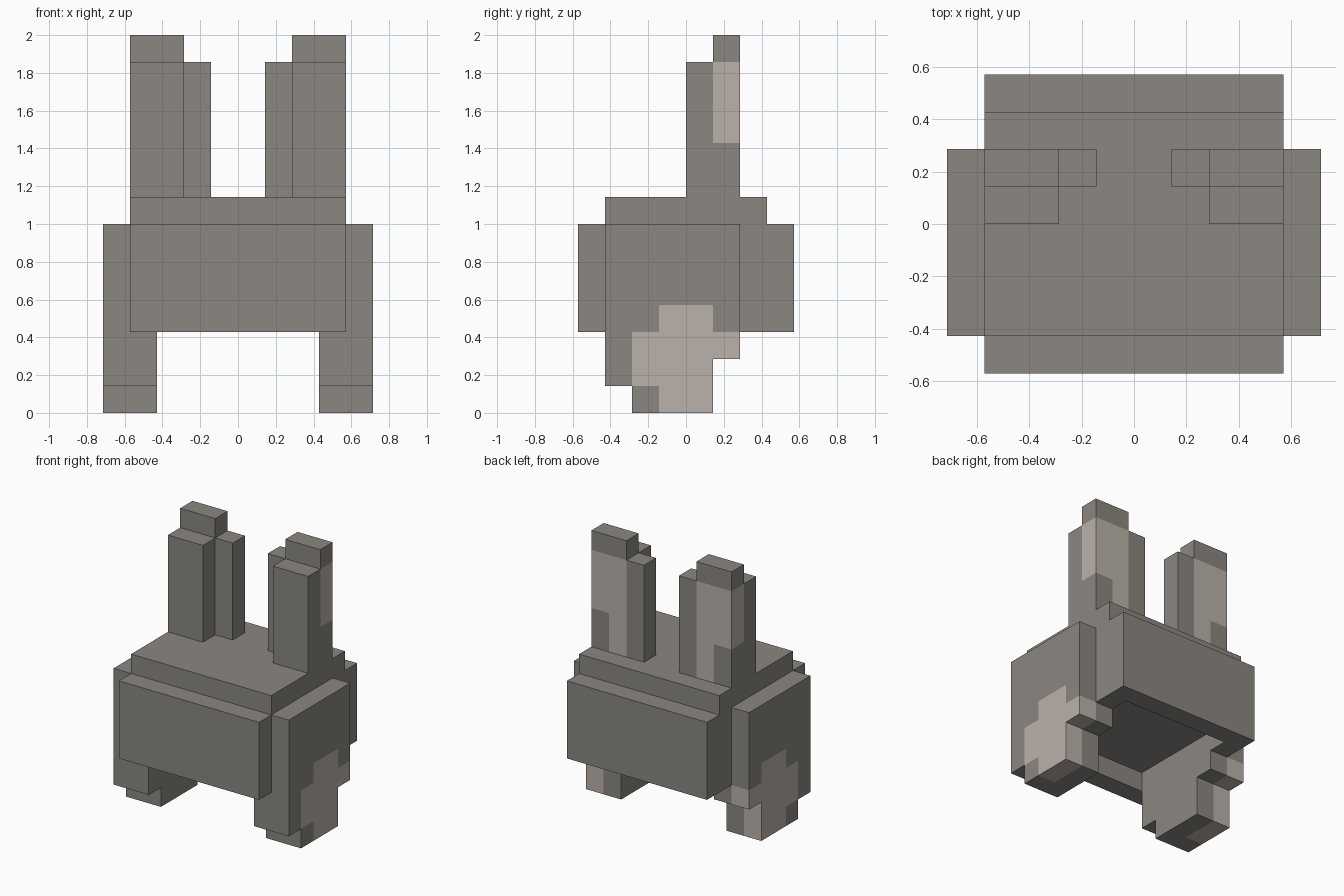
import bpy, bmesh
from mathutils import Vector

if "Cube" in bpy.data.objects:
    bpy.data.objects.remove(bpy.data.objects["Cube"])

U = 2 / 14  # edge length of one block


def material(name, rgb):
    m = bpy.data.materials.new(name)
    m.diffuse_color = (*rgb, 1)
    m.use_nodes = True
    m.node_tree.nodes["Principled BSDF"].inputs["Base Color"].default_value = m.diffuse_color
    return m


MATS = [material("dark_fur", (0.258, 0.242, 0.223)),
        material("pale_fur", (0.497, 0.445, 0.407))]


def box(x0, x1, y0, y1, z0, z1):
    """All unit blocks inside a box given in block units."""
    return {(x, y, z) for x in range(x0, x1)
            for y in range(y0, y1) for z in range(z0, z1)}


def mirror(cells):
    return {(-x - 1, y, z) for x, y, z in cells}


# Body: front-to-back slab, raised back, shallow hollow belly
body = box(-4, 4, -4, 4, 3, 7) | box(-4, 4, -3, 3, 7, 8)
body -= box(-3, 3, -3, 3, 3, 4)

# Leg: flank plate, shank, hock and foot
leg = (box(4, 5, -3, 2, 3, 7) | box(3, 5, -3, 1, 1, 3)
       | box(3, 5, 1, 2, 2, 3) | box(3, 5, -2, 1, 0, 1))
leg_pale = (box(4, 5, -1, 1, 0, 1) | box(4, 5, -2, 1, 1, 2)
            | box(4, 5, -2, 2, 2, 3) | box(4, 5, -1, 1, 3, 4))

# Ear: upright block, inner rim and tip
ear = (box(2, 4, 0, 2, 8, 13) | box(1, 2, 1, 2, 8, 13)
       | box(2, 4, 1, 2, 13, 14))
ear_pale = box(3, 4, 1, 2, 10, 13) | box(2, 3, 1, 2, 8, 13)

parts = {"body": body,
         "right_leg": leg, "left_leg": mirror(leg),
         "right_ear": ear, "left_ear": mirror(ear)}
pale = leg_pale | ear_pale
pale |= mirror(pale)
solid = set().union(*parts.values())


def build(name, cells):
    """Skin the exposed sides of the blocks and merge flat regions."""
    bm = bmesh.new()
    for cell in sorted(cells):
        for axis in range(3):
            for sign in (-1, 1):
                n = list(cell)
                n[axis] += sign
                if tuple(n) in solid:
                    continue
                centre = Vector(cell) + Vector((0.5, 0.5, 0.5))
                d, a, b = Vector(), Vector(), Vector()
                d[axis] = sign * 0.5
                a[(axis + 1) % 3] = 0.5
                b[(axis + 2) % 3] = 0.5 * sign
                ring = [-a - b, a - b, a + b, b - a]
                f = bm.faces.new([bm.verts.new((centre + d + c) * U)
                                  for c in ring])
                f.material_index = int(cell in pale)
    bmesh.ops.remove_doubles(bm, verts=bm.verts, dist=0.001)
    bmesh.ops.dissolve_limit(bm, angle_limit=0.01, verts=bm.verts,
                             edges=bm.edges, delimit={'MATERIAL'})
    mesh = bpy.data.meshes.new(name)
    bm.to_mesh(mesh)
    bm.free()
    for m in MATS:
        mesh.materials.append(m)
    bpy.context.collection.objects.link(bpy.data.objects.new(name, mesh))


for part_name, part_cells in parts.items():
    build(part_name, part_cells)
